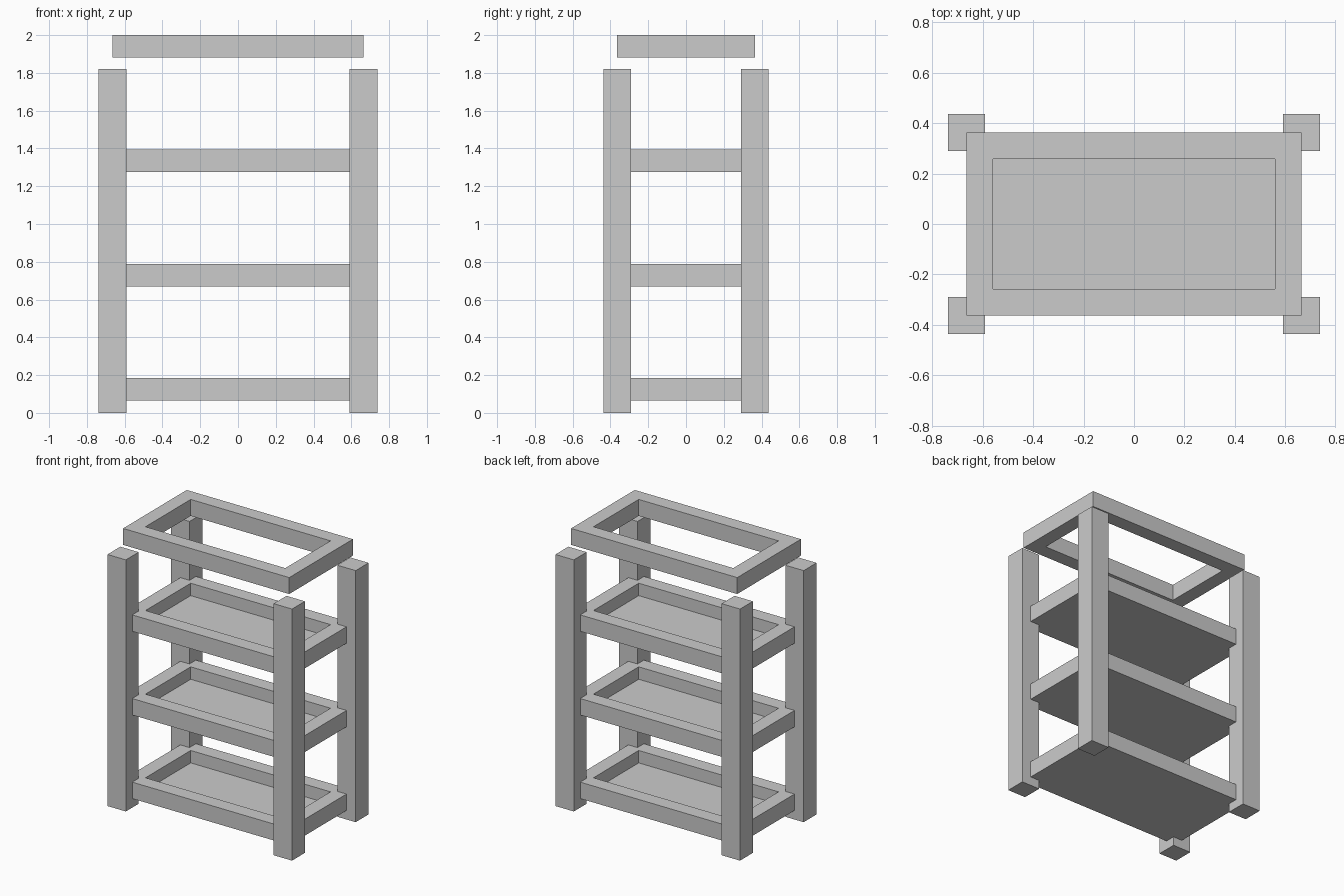
import bpy
import bmesh
from mathutils import Matrix

default = bpy.data.objects.get("Cube")
if default:
    bpy.data.objects.remove(default, do_unlink=True)

grey = bpy.data.materials.new("light grey")
grey.use_nodes = True
colour = (0.6, 0.6, 0.6, 1)
grey.diffuse_color = colour
grey.node_tree.nodes["Principled BSDF"].inputs["Base Color"].default_value = colour

POST_X, POST_Y = 0.665, 0.364   # post centres, also the shelf half sizes
POST_WIDTH, POST_HEIGHT = 0.147, 1.82
THICK, RIM, RECESS = 0.119, 0.149, 0.09
LOWEST, PITCH = 0.065, 0.605


def box(size, centre):
    bm = bmesh.new()
    bmesh.ops.create_cube(bm, size=1)
    bmesh.ops.transform(bm, matrix=Matrix.Translation(centre) @ Matrix.Diagonal((*size, 1)),
                        verts=bm.verts)
    return bm


def finish(bm, name):
    bmesh.ops.recalc_face_normals(bm, faces=bm.faces)
    mesh = bpy.data.meshes.new(name)
    bm.to_mesh(mesh)
    bm.free()
    mesh.materials.append(grey)
    bpy.context.collection.objects.link(bpy.data.objects.new(name, mesh))


def slab(bottom):
    return box((2 * POST_X, 2 * POST_Y, THICK), (0, 0, bottom + THICK / 2))


def facing(bm, sign):
    bm.normal_update()
    return [f for f in bm.faces if f.normal.z * sign > 0.9]


# Corner posts
for side, sx in (("right", -1), ("left", 1)):
    for end, sy in (("front", -1), ("back", 1)):
        finish(box((POST_WIDTH, POST_WIDTH, POST_HEIGHT),
                   (sx * POST_X, sy * POST_Y, POST_HEIGHT / 2)), f"{end}_{side}_post")

# Shelves: trays with a raised rim, flat underneath
for i, level in enumerate(("lower", "middle", "upper")):
    bm = slab(LOWEST + i * PITCH)
    floor = facing(bm, 1)
    bmesh.ops.inset_region(bm, faces=floor, thickness=RIM)
    walls = bmesh.ops.extrude_face_region(bm, geom=floor)["geom"]
    bmesh.ops.delete(bm, geom=floor, context="FACES_ONLY")
    bmesh.ops.translate(bm, vec=(0, 0, -RECESS),
                        verts=[v for v in walls if isinstance(v, bmesh.types.BMVert)])
    finish(bm, f"{level}_shelf")

# Open frame above the posts
bm = slab(2 - THICK)
openings = facing(bm, 1) + facing(bm, -1)
for face in openings:
    bmesh.ops.inset_region(bm, faces=[face], thickness=RIM)
loops = [e for f in openings for e in f.edges]
bmesh.ops.delete(bm, geom=openings, context="FACES_ONLY")
bmesh.ops.bridge_loops(bm, edges=loops)
finish(bm, "top_frame")
